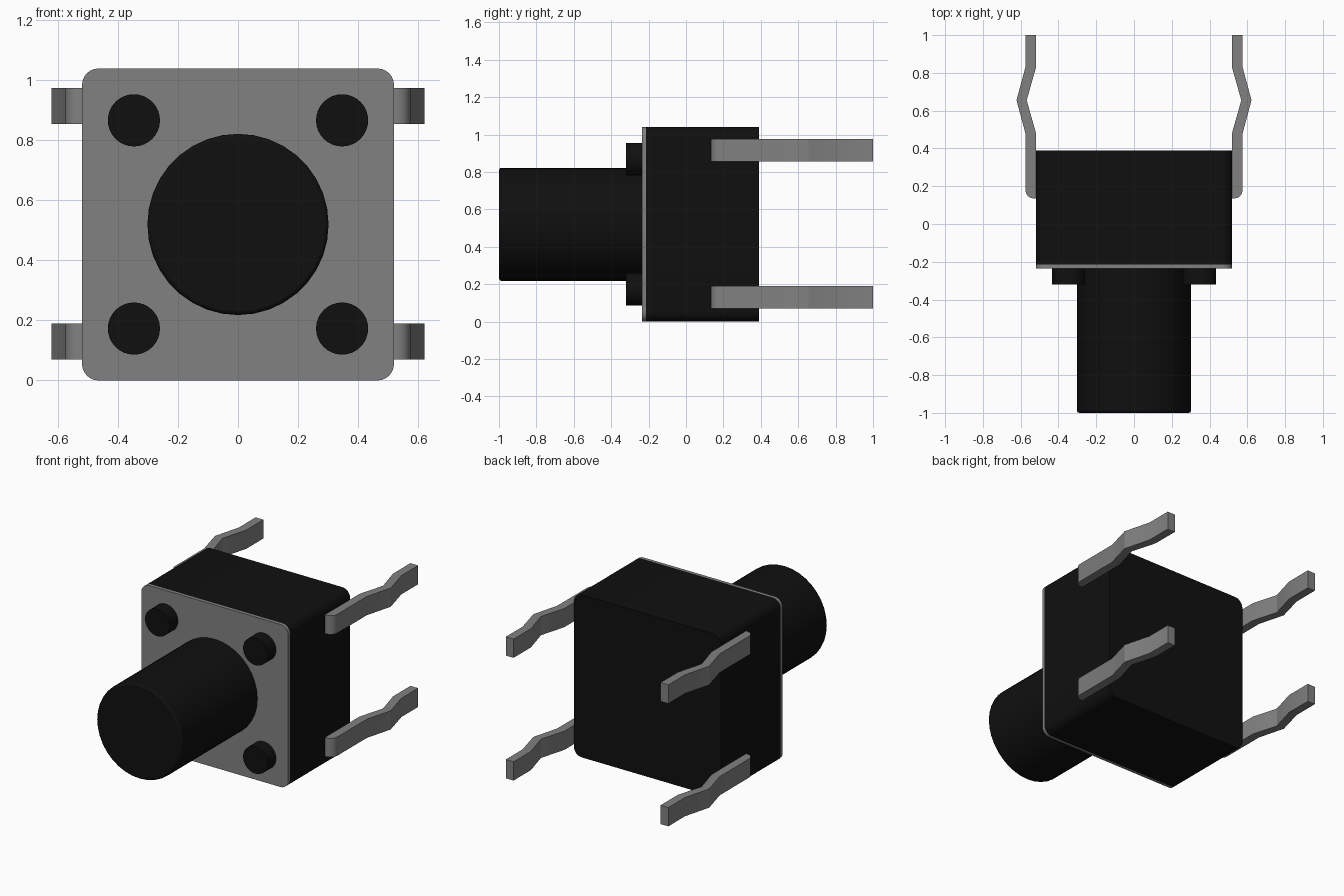
import bpy, bmesh, math
from mathutils import Vector

if "Cube" in bpy.data.objects:
    bpy.data.objects.remove(bpy.data.objects["Cube"], do_unlink=True)


def material(name, value):
    mat = bpy.data.materials.new(name)
    mat.use_nodes = True
    color = (value, value, value, 1)
    mat.diffuse_color = color
    mat.node_tree.nodes["Principled BSDF"].inputs["Base Color"].default_value = color
    return mat


BLACK = material("black plastic", 0.005)
STEEL = material("grey metal", 0.22)
MID = 0.52  # half width of the housing and height of its centre


def prism(name, outline, direction, mat):
    """Extrude a closed 3D outline along a direction."""
    bm = bmesh.new()
    face = bm.faces.new([bm.verts.new(p) for p in outline])
    result = bmesh.ops.extrude_face_region(bm, geom=[face])
    moved = [v for v in result["geom"] if isinstance(v, bmesh.types.BMVert)]
    bmesh.ops.translate(bm, verts=moved, vec=Vector(direction))
    bmesh.ops.recalc_face_normals(bm, faces=bm.faces)
    mesh = bpy.data.meshes.new(name)
    bm.to_mesh(mesh)
    bm.free()
    mesh.materials.append(mat)
    obj = bpy.data.objects.new(name, mesh)
    bpy.context.collection.objects.link(obj)
    return obj


def smooth(obj):
    bpy.ops.object.select_all(action="DESELECT")
    obj.select_set(True)
    bpy.context.view_layer.objects.active = obj
    bpy.ops.object.shade_smooth_by_angle(angle=math.radians(30))


def rounded_block(name, y0, y1, mat, radius=0.055, steps=6):
    inner = MID - radius
    points = []
    for k, (sx, sz) in enumerate([(1, 1), (-1, 1), (-1, -1), (1, -1)]):
        for i in range(steps + 1):
            a = math.pi / 2 * (k + i / steps)
            points.append((sx * inner + radius * math.cos(a), y0,
                           MID + sz * inner + radius * math.sin(a)))
    smooth(prism(name, points, (0, y1 - y0, 0), mat))


def cylinder(name, x, z, radius, y0, y1, sides, bevel=0):
    points = [(x + radius * math.cos(a), y0, z + radius * math.sin(a))
              for a in (2 * math.pi * i / sides for i in range(sides))]
    obj = prism(name, points, (0, y1 - y0, 0), BLACK)
    if bevel:
        mod = obj.modifiers.new("rim", "BEVEL")
        mod.width = bevel
        mod.segments = 2
        mod.limit_method = "ANGLE"
        mod.angle_limit = math.radians(60)
    smooth(obj)


# Housing with its metal front plate
rounded_block("housing", -0.215, 0.39, BLACK)
rounded_block("front_plate", -0.235, -0.215, STEEL)

# Push button and the four corner pegs
cylinder("push_button", 0, MID, 0.302, -1, -0.22, 36, 0.012)
for sx, side in ((1, "left"), (-1, "right")):
    for sz, level in ((1, "upper"), (-1, "lower")):
        cylinder(f"{level}_{side}_peg", sx * 0.347, MID + sz * 0.347,
                 0.087, -0.32, -0.22, 32)

# Kinked terminal legs, with a rounded outer front corner
inner = [(0.52, 1), (0.52, 0.825), (0.568, 0.655), (0.52, 0.485), (0.52, 0.135)]
corner = [(0.53 + 0.045 * math.sin(a), 0.18 - 0.045 * math.cos(a))
          for a in (math.pi / 8 * i for i in range(5))]
outer = [(0.575, 0.48), (0.622, 0.655), (0.575, 0.83), (0.575, 1)]
for sx, side in ((1, "left"), (-1, "right")):
    for z, level in ((0.855, "upper"), (0.07, "lower")):
        outline = [(sx * x, y, z) for x, y in inner + corner + outer]
        smooth(prism(f"{level}_{side}_leg", outline, (0, 0, 0.12), STEEL))
